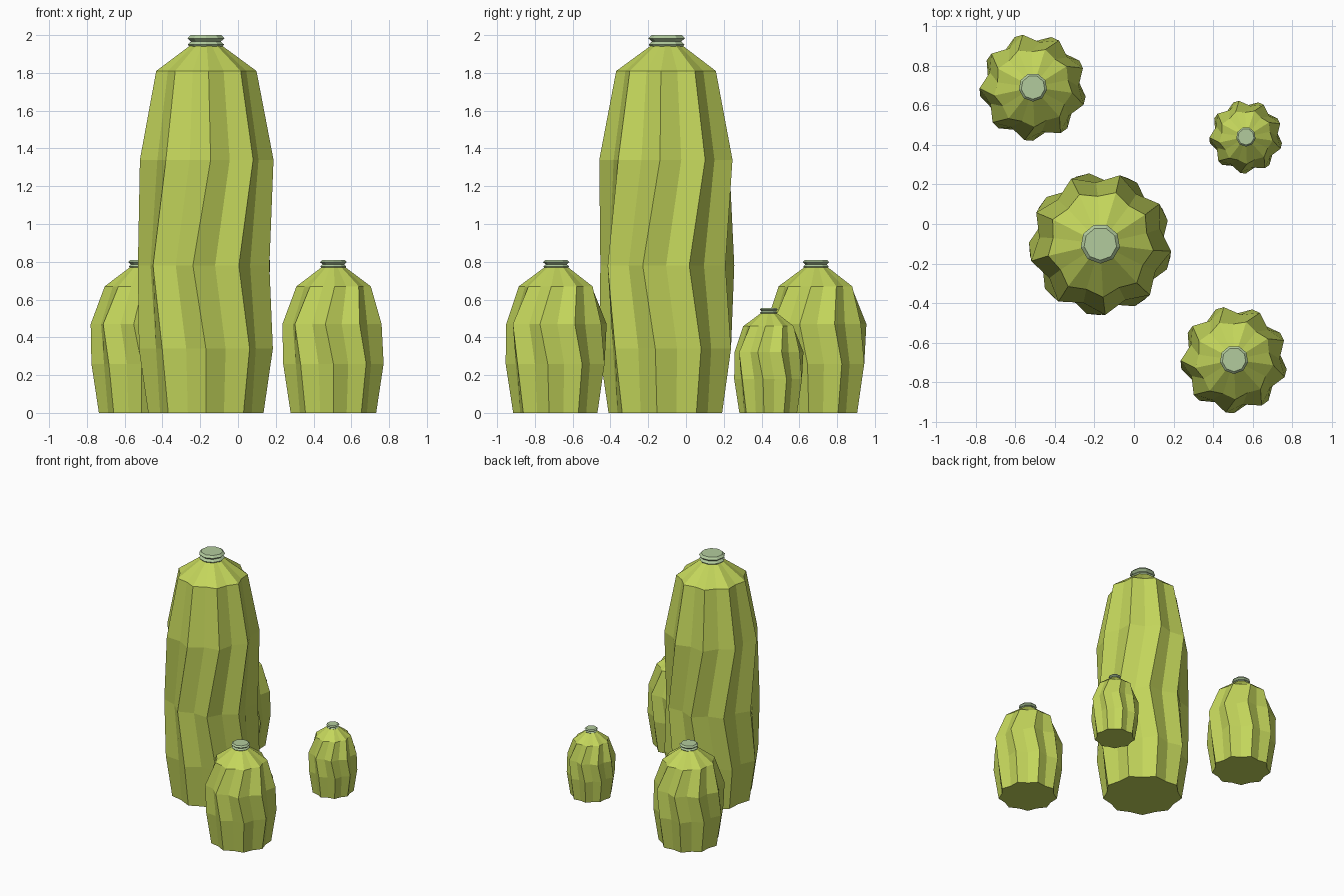
import bpy, bmesh
from math import cos, sin, radians

cube = bpy.data.objects.get("Cube")
if cube:
    bpy.data.objects.remove(cube, do_unlink=True)

RIBS = 9


def material(name, colour):
    mat = bpy.data.materials.new(name)
    mat.use_nodes = True
    mat.diffuse_color = colour
    mat.node_tree.nodes["Principled BSDF"].inputs["Base Color"].default_value = colour
    return mat


GREEN = material("cactus green", (0.55, 0.67, 0.105, 1))
SAGE = material("pale sage", (0.45, 0.60, 0.34, 1))


def loft(name, rings, sides, mat, location):
    """Bridge closed rings of points, bottom to top, and cap both ends."""
    bm = bmesh.new()
    loops = [[bm.verts.new(p) for p in ring] for ring in rings]
    for low, high in zip(loops, loops[1:]):
        for i in range(sides):
            j = (i + 1) % sides
            bm.faces.new((low[i], low[j], high[j], high[i]))
    bm.faces.new(loops[0][::-1])
    bm.faces.new(loops[-1])
    mesh = bpy.data.meshes.new(name)
    bm.to_mesh(mesh)
    bm.free()
    mesh.materials.append(mat)
    obj = bpy.data.objects.new(name, mesh)
    obj.location = location
    bpy.context.collection.objects.link(obj)


def ribbed_ring(z, ridge, valley, twist):
    """Star-like ring alternating ridges and valleys, first ridge at the front."""
    ring = []
    for i in range(RIBS * 2):
        a = radians(-90 + twist + i * 180 / RIBS)
        r = valley if i % 2 else ridge
        ring.append((r * cos(a), r * sin(a), z))
    return ring


def round_ring(z, r):
    angles = [radians(-90 + i * 360 / RIBS) for i in range(RIBS)]
    return [(r * cos(a), r * sin(a), z) for a in angles]


def cactus(name, x, y, body, cap, scale=1):
    body_rings = [ribbed_ring(z * scale, r * scale, v * scale, t) for z, r, v, t in body]
    cap_rings = [round_ring(z * scale, r * scale) for z, r in cap]
    loft(name + "_body", body_rings, RIBS * 2, GREEN, (x, y, 0))
    loft(name + "_cap", cap_rings, RIBS, SAGE, (x, y, 0))


# Body profiles: height, ridge radius, valley radius, twist in degrees
tall_body = [
    (0, 0.31, 0.28, 0), (0.34, 0.36, 0.305, 0), (0.78, 0.36, 0.31, -11),
    (1.34, 0.36, 0.31, 4), (1.81, 0.27, 0.24, 3), (1.945, 0.085, 0.08, 3),
]
short_body = [
    (0, 0.23, 0.205, 0), (0.26, 0.27, 0.23, 0), (0.47, 0.27, 0.23, -9),
    (0.67, 0.20, 0.18, 2), (0.77, 0.065, 0.06, 2),
]

# Cap profiles: two stacked flared discs, height and radius
tall_cap = [(1.935, 0.085), (1.95, 0.098), (1.966, 0.08), (1.983, 0.1), (2.0, 0.083)]
short_cap = [(0.763, 0.06), (0.775, 0.07), (0.786, 0.058), (0.798, 0.072), (0.81, 0.06)]

cactus("tall_cactus", -0.17, -0.10, tall_body, tall_cap)
cactus("front_left_cactus", 0.505, -0.685, short_body, short_cap)
cactus("back_right_cactus", -0.51, 0.69, short_body, short_cap)
cactus("small_cactus", 0.565, 0.44, short_body, short_cap, 0.685)
